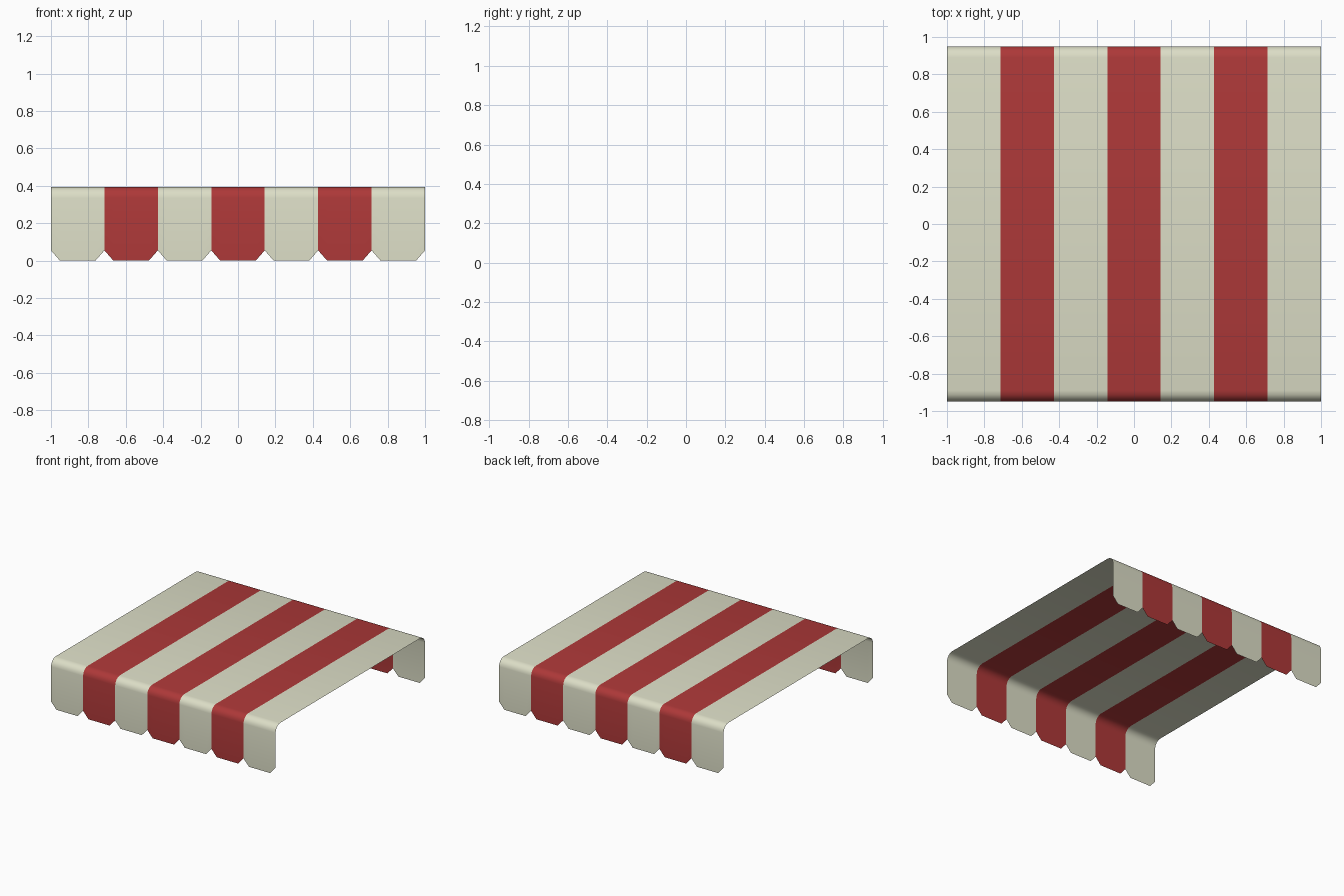
import bpy, bmesh, math

if "Cube" in bpy.data.objects:
    bpy.data.objects.remove(bpy.data.objects["Cube"])

STRIPES, W, D, H = 7, 2.0, 0.95, 0.395   # stripe count, width, half depth, height
R, SEG = 0.06, 4                         # rounded edge
CUT, NOTCH = 0.048, 0.055                # clipped corners of the hanging flaps


def material(name, rgb):
    m = bpy.data.materials.new(name)
    m.diffuse_color = (*rgb, 1)
    m.use_nodes = True
    m.node_tree.nodes["Principled BSDF"].inputs["Base Color"].default_value = m.diffuse_color
    return m


# Cross-section (y, z): front hem, rounded edge, then its mirror at the back
half = [(-D, 0.0)]
for i in range(SEG + 1):
    a = math.pi / 2 * i / SEG
    half.append((-D + R - R * math.cos(a), H - R + R * math.sin(a)))
profile = half + [(-y, z) for y, z in reversed(half)]

# Columns: each stripe has two edges and two clipped-corner lines
sw = W / STRIPES
columns = []
for s in range(STRIPES):
    x = -W / 2 + s * sw
    columns += [(x, NOTCH), (x + CUT, 0.0), (x + sw - CUT, 0.0)]
columns.append((W / 2, NOTCH))

# Single-sheet fabric canopy
bm = bmesh.new()
grid = [[bm.verts.new((x, y, max(z, hem))) for y, z in profile] for x, hem in columns]
for c in range(len(columns) - 1):
    for r in range(len(profile) - 1):
        f = bm.faces.new((grid[c][r], grid[c + 1][r], grid[c + 1][r + 1], grid[c][r + 1]))
        f.material_index = (c // 3) % 2   # alternate stripes
        f.smooth = True
mesh = bpy.data.meshes.new("awning_canopy")
bm.to_mesh(mesh)
bm.free()
mesh.materials.append(material("cream fabric", (0.72, 0.73, 0.57)))
mesh.materials.append(material("red fabric", (0.42, 0.04, 0.04)))
bpy.context.collection.objects.link(bpy.data.objects.new("awning_canopy", mesh))
